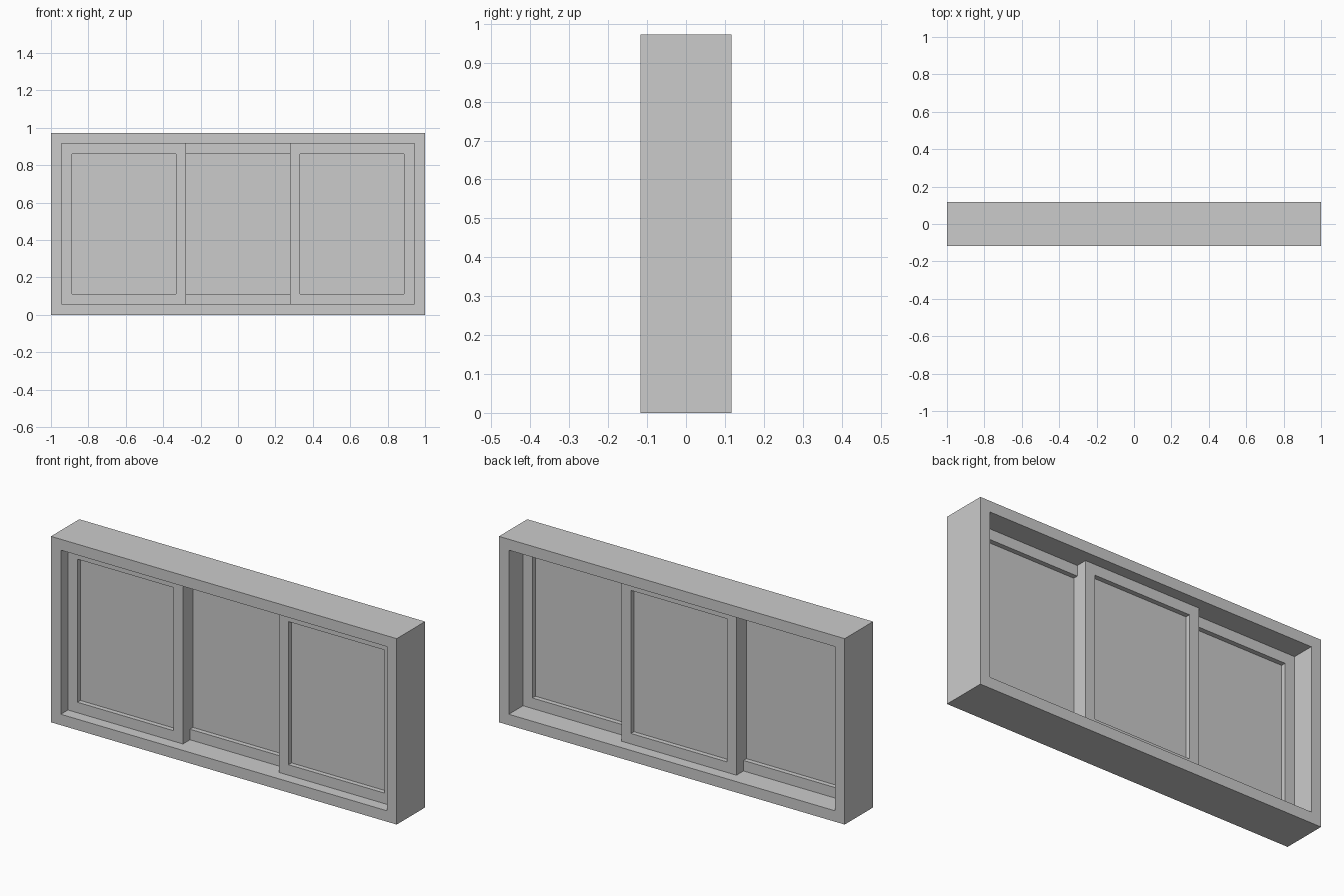
import bpy

if "Cube" in bpy.data.objects:
    bpy.data.objects.remove(bpy.data.objects["Cube"])

W, H, D = 2.0, 0.972, 0.234      # overall size
B = 0.057                        # outer frame border
S = 0.055                        # sash stile and rail width
T = 0.058                        # sash thickness
GLASS = 0.008                    # pane thickness


def make_object(name, verts, faces):
    mesh = bpy.data.meshes.new(name)
    mesh.from_pydata(verts, [], faces)
    mesh.update()
    obj = bpy.data.objects.new(name, mesh)
    bpy.context.collection.objects.link(obj)
    return obj


def rect(x0, x1, z0, z1, y):
    return [(x0, y, z0), (x1, y, z0), (x1, y, z1), (x0, y, z1)]


def ring(name, x0, x1, z0, z1, y0, y1, border):
    """Rectangular frame with a through opening."""
    inner = (x0 + border, x1 - border, z0 + border, z1 - border)
    verts = (rect(x0, x1, z0, z1, y0) + rect(*inner, y0)
             + rect(x0, x1, z0, z1, y1) + rect(*inner, y1))
    faces = []
    for i in range(4):
        j = (i + 1) % 4
        faces += [(i, j, 4 + j, 4 + i),              # front
                  (8 + j, 8 + i, 12 + i, 12 + j),    # back
                  (j, i, 8 + i, 8 + j),              # outside
                  (4 + i, 4 + j, 12 + j, 12 + i)]    # opening
    return make_object(name, verts, faces)


def pane(name, x0, x1, z0, z1, y0, y1):
    verts = rect(x0, x1, z0, z1, y0) + rect(x0, x1, z0, z1, y1)
    faces = [(0, 1, 2, 3), (7, 6, 5, 4)]
    faces += [((i + 1) % 4, i, 4 + i, 4 + (i + 1) % 4) for i in range(4)]
    return make_object(name, verts, faces)


# Outer frame
ring("outer_frame", -W / 2, W / 2, 0, H, -D / 2, D / 2, B)

# Three sliding sashes: side pair on the front track, middle one on the rear track
inner = W / 2 - B
sash_w = (2 * inner + 2 * S) / 3
for label, x0, y0 in (("left", -inner, -T),
                      ("right", inner - sash_w, -T),
                      ("middle", -sash_w / 2, 0.0)):
    x1, z0, z1 = x0 + sash_w, B, H - B
    ring(label + "_sash", x0, x1, z0, z1, y0, y0 + T, S)
    yc = y0 + T / 2
    pane(label + "_glass", x0 + S, x1 - S, z0 + S, z1 - S,
         yc - GLASS / 2, yc + GLASS / 2)
